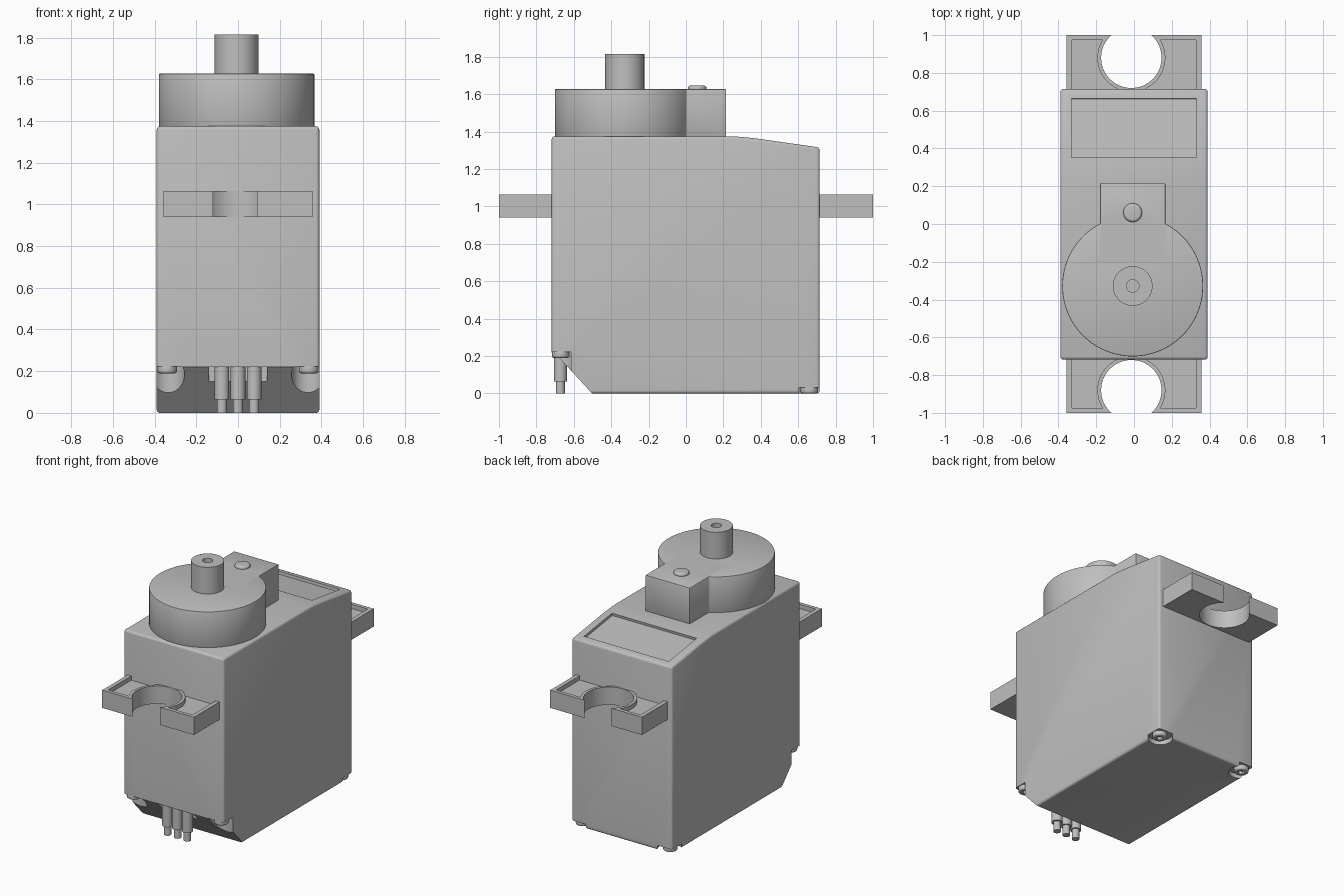
import bpy, bmesh, math
from mathutils import Matrix, Vector

cube = bpy.data.objects.get("Cube")
if cube:
    bpy.data.objects.remove(cube, do_unlink=True)

grey = bpy.data.materials.new("plain grey")
grey.use_nodes = True
grey.diffuse_color = (0.52, 0.52, 0.52, 1)
grey.node_tree.nodes["Principled BSDF"].inputs["Base Color"].default_value = (0.52, 0.52, 0.52, 1)

parts = []
CX = -0.007  # gear axis sits slightly off centre


def finish(name, bm):
    bmesh.ops.recalc_face_normals(bm, faces=bm.faces)
    mesh = bpy.data.meshes.new(name)
    bm.to_mesh(mesh)
    bm.free()
    mesh.materials.append(grey)
    ob = bpy.data.objects.new(name, mesh)
    bpy.context.collection.objects.link(ob)
    parts.append(ob)
    return ob


def box(name, low, high, tilt=0):
    low, high = Vector(low), Vector(high)
    bm = bmesh.new()
    bmesh.ops.create_cube(bm, size=1, matrix=Matrix.Translation((low + high) / 2)
                          @ Matrix.Rotation(tilt, 4, 'X') @ Matrix.Diagonal((*(high - low), 1)))
    return finish(name, bm)


def cyl(name, x, y, r, z0, z1, sides=64):
    bm = bmesh.new()
    bmesh.ops.create_cone(bm, cap_ends=True, segments=sides, radius1=r, radius2=r, depth=z1 - z0,
                          matrix=Matrix.Translation((x, y, (z0 + z1) / 2)))
    return finish(name, bm)


def prism(name, profile, half_width):
    # side profile of (y, z) points, extruded along x
    bm = bmesh.new()
    face = bm.faces.new([bm.verts.new((-half_width, y, z)) for y, z in profile])
    ext = bmesh.ops.extrude_face_region(bm, geom=[face])["geom"]
    bmesh.ops.translate(bm, verts=[v for v in ext if isinstance(v, bmesh.types.BMVert)],
                        vec=(2 * half_width, 0, 0))
    return finish(name, bm)


def apply(ob):
    bpy.context.view_layer.update()
    dg = bpy.context.evaluated_depsgraph_get()
    mesh = bpy.data.meshes.new_from_object(ob.evaluated_get(dg))
    ob.modifiers.clear()
    ob.data = mesh


def bevel(ob, width, segments=3):
    mod = ob.modifiers.new("round", 'BEVEL')
    mod.width, mod.segments, mod.limit_method, mod.angle_limit = width, segments, 'ANGLE', 0.6
    apply(ob)


def combine(ob, other, operation='DIFFERENCE'):
    mod = ob.modifiers.new("cut", 'BOOLEAN')
    mod.operation, mod.solver, mod.object = operation, 'EXACT', other
    apply(ob)
    parts.remove(other)
    bpy.data.objects.remove(other, do_unlink=True)


# Case with sloping rear lid
case = prism("case", [(-0.718, 0), (0.715, 0), (0.715, 1.315), (0.4, 1.36), (0.35, 1.366),
                      (0.3, 1.371), (0.25, 1.375), (-0.718, 1.375)], 0.39)
bevel(case, 0.016)

# Undercut for the cable, and the pocket behind the wires
combine(case, prism("cutter", [(-0.9, -0.1), (-0.41, -0.1), (-0.705, 0.22), (-0.9, 0.22)], 0.6))
combine(case, box("cutter", (-0.14, -0.9, 0.15), (0.14, -0.64, 0.221)))

# Label recess on the slope
combine(case, box("cutter", (-0.33, 0.35, 1.326), (0.33, 0.665, 1.366), tilt=-0.142))

# Screw wells and screws in the four bottom corners
for side, s in (("left", 1), ("right", -1)):
    for end, y, base in (("front", -0.67, 0.19), ("rear", 0.66, 0.0)):
        combine(case, cyl("cutter", s * 0.335, y, 0.078, -0.1, base + 0.032, 48))
        screw = cyl(f"{end}_{side}_screw", s * 0.34, y, 0.047, base, base + 0.04, 32)
        bevel(screw, 0.01, 3)
        combine(screw, cyl("cutter", s * 0.34, y, 0.022, base - 0.1, base + 0.02, 6))

# Mounting ears with open holes and a sunken top
for name, s in (("front_mounting_ear", -1), ("rear_mounting_ear", 1)):
    def ear_box(label, half, near, far, z0, z1):
        return box(label, (-half, min(s * near, s * far), z0), (half, max(s * near, s * far), z1))
    ear = ear_box(name, 0.357, 0.70, 1.0, 0.94, 1.065)
    sunken = ear_box("cutter", 0.328, 0.65, 0.975, 1.035, 1.2)
    combine(sunken, cyl("cutter", -0.014, s * 0.88, 0.18, 0.9, 1.3))
    combine(ear, sunken)
    combine(ear, cyl("cutter", -0.014, s * 0.88, 0.16, 0.8, 1.3))

# Gear housing: round tower joined to a small square block
housing = cyl("gear_housing", CX, -0.328, 0.373, 1.36, 1.627, 96)
combine(housing, box("block", (CX - 0.173, -0.2, 1.36), (CX + 0.173, 0.215, 1.627)), 'UNION')
bevel(housing, 0.005, 2)

# Output shaft with a screw hole
shaft = cyl("output_shaft", CX, -0.328, 0.105, 1.6, 1.815)
combine(shaft, cyl("cutter", CX, -0.328, 0.033, 1.7, 1.9, 32))

# Gear pin end
pin = cyl("gear_pin", CX, 0.06, 0.05, 1.6, 1.646, 40)
bevel(pin, 0.014, 4)

# Three wires: sleeve and bare end
for name, x in (("left", 0.077), ("middle", 0), ("right", -0.077)):
    cyl(f"{name}_wire_sleeve", x, -0.672, 0.035, 0.065, 0.24, 32)
    cyl(f"{name}_wire_end", x, -0.672, 0.024, 0.0, 0.08, 32)

# Smooth curved walls, keep edges crisp
bpy.ops.object.select_all(action='DESELECT')
for ob in parts:
    ob.select_set(True)
bpy.context.view_layer.objects.active = case
bpy.ops.object.shade_smooth_by_angle(angle=math.radians(35))
